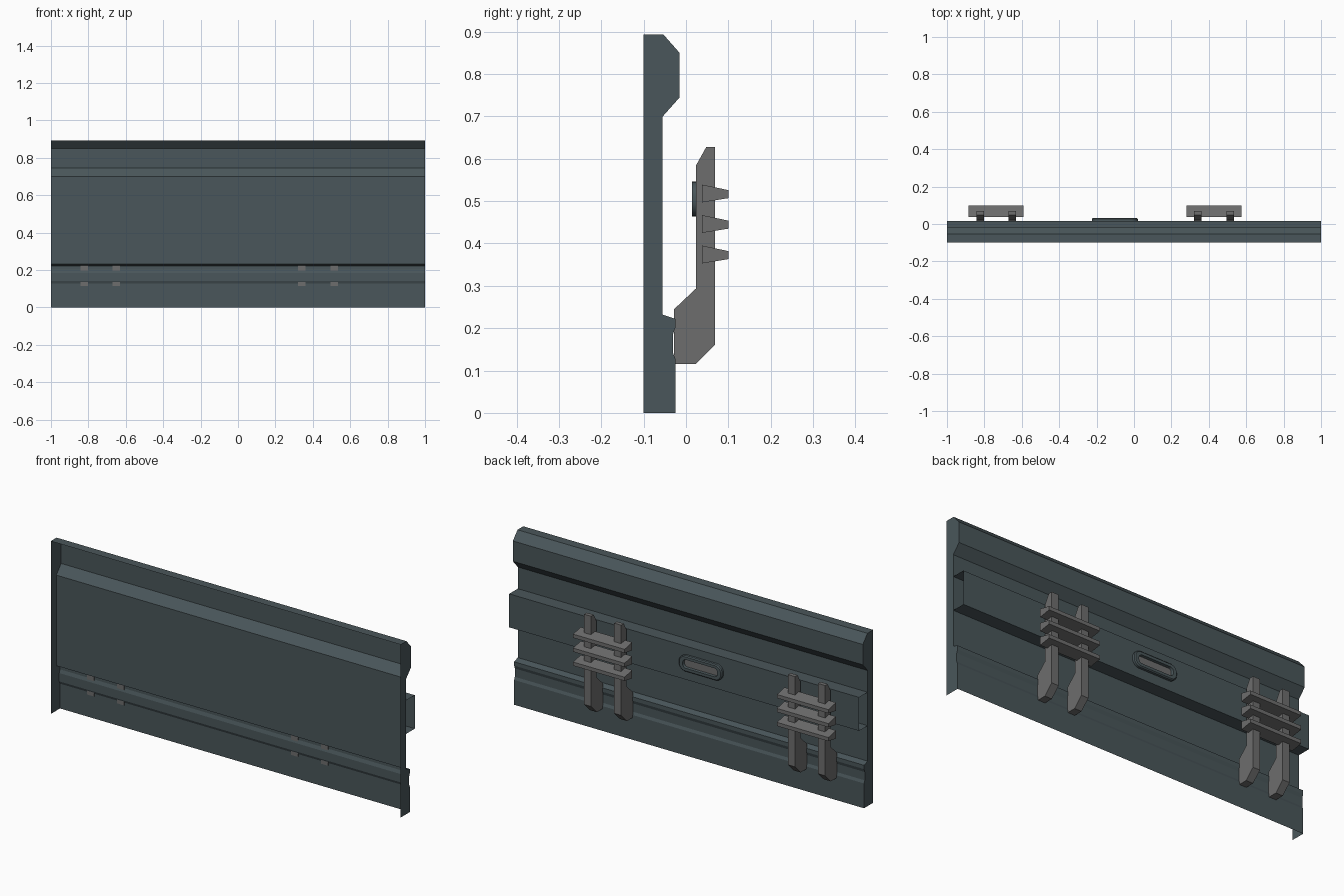
import bpy, bmesh, math

if "Cube" in bpy.data.objects:
    bpy.data.objects.remove(bpy.data.objects["Cube"])


def material(name, rgb):
    m = bpy.data.materials.new(name)
    m.diffuse_color = (*rgb, 1)
    m.use_nodes = True
    m.node_tree.nodes["Principled BSDF"].inputs["Base Color"].default_value = m.diffuse_color
    return m


TEAL = material("dark slate teal", (0.068, 0.094, 0.103))
GREY = material("mid grey", (0.155, 0.155, 0.155))


def finish(bm, name, mat):
    mesh = bpy.data.meshes.new(name)
    bm.to_mesh(mesh)
    bm.free()
    mesh.materials.append(mat)
    ob = bpy.data.objects.new(name, mesh)
    bpy.context.collection.objects.link(ob)
    return ob


def extrude_x(name, profile, x0, x1, mat, closed=True, cap=None):
    """Sweep a (y, z) profile along x; cap is the end outline, if any."""
    bm = bmesh.new()
    a = [bm.verts.new((x0, y, z)) for y, z in profile]
    b = [bm.verts.new((x1, y, z)) for y, z in profile]
    n = len(profile)
    for i in range(n if closed else n - 1):
        j = (i + 1) % n
        bm.faces.new((a[i], a[j], b[j], b[i]))
    if closed:
        bm.faces.new(a)
        bm.faces.new(b)
    elif cap:
        for x, ring in ((x0, a), (x1, b)):
            bm.faces.new(ring + [bm.verts.new((x, y, z)) for y, z in cap])
    bmesh.ops.recalc_face_normals(bm, faces=bm.faces)
    return finish(bm, name, mat)


# Main panel: thin shell, closed at top and ends, open at front and bottom
panel = [(-0.1, 0.893), (-0.053, 0.893), (-0.015, 0.85), (-0.015, 0.745),
         (-0.055, 0.70), (-0.055, 0.232), (-0.025, 0.222), (-0.025, 0.202),
         (-0.031, 0.185), (-0.031, 0.142), (-0.025, 0.128), (-0.025, 0)]
extrude_x("panel_shell", panel, -1, 1, TEAL, closed=False, cap=[(-0.1, 0)])

# Raised rail along the back, open at both ends
rail = [(-0.055, 0.588), (0.015, 0.588), (0.015, 0.415), (-0.055, 0.415)]
extrude_x("back_rail", rail, -1, 1, TEAL, closed=False)

# Two brackets: a pair of hooked uprights joined by three tapered bars
hook = [(0.048, 0.628), (0.069, 0.628), (0.069, 0.162), (0.022, 0.115),
        (-0.028, 0.115), (-0.028, 0.245), (0.024, 0.294), (0.024, 0.585)]
for side, cx in (("left", -0.737), ("right", 0.428)):
    for k, dx in enumerate((-0.086, 0.086)):
        x = cx + dx
        extrude_x(f"{side}_hook_{k + 1}", hook, x - 0.02, x + 0.02, GREY)
    for k in range(3):
        z = 0.518 - 0.072 * k
        bar = [(0.038, z + 0.021), (0.1, z + 0.008),
               (0.1, z - 0.011), (0.038, z - 0.021)]
        extrude_x(f"{side}_bar_{k + 1}", bar, cx - 0.147, cx + 0.147, GREY)


# Recessed handle: rounded ring with a grey plate inside
HX, HZ = -0.102, 0.505


def rounded(bm, w, h, r, y, seg=6):
    pts = []
    for q, (sx, sz) in enumerate(((1, 1), (-1, 1), (-1, -1), (1, -1))):
        for i in range(seg + 1):
            t = math.pi / 2 * (q + i / seg)
            pts.append(bm.verts.new((HX + sx * (w / 2 - r) + r * math.cos(t), y,
                                     HZ + sz * (h / 2 - r) + r * math.sin(t))))
    return pts


bm = bmesh.new()
loops = [rounded(bm, 0.246, 0.082, 0.036, 0.014),
         rounded(bm, 0.246, 0.082, 0.036, 0.027),
         rounded(bm, 0.236, 0.072, 0.031, 0.032),
         rounded(bm, 0.198, 0.044, 0.018, 0.032),
         rounded(bm, 0.194, 0.040, 0.016, 0.018)]
for p, q in zip(loops, loops[1:]):
    for i in range(len(p)):
        j = (i + 1) % len(p)
        bm.faces.new((p[i], q[i], q[j], p[j]))
bmesh.ops.recalc_face_normals(bm, faces=bm.faces)
ring = finish(bm, "handle_ring", TEAL)
bpy.context.view_layer.objects.active = ring
ring.select_set(True)
bpy.ops.object.shade_smooth_by_angle(angle=math.radians(30))

bm = bmesh.new()
bm.faces.new(list(reversed(rounded(bm, 0.194, 0.040, 0.016, 0.019))))
finish(bm, "handle_plate", GREY)
